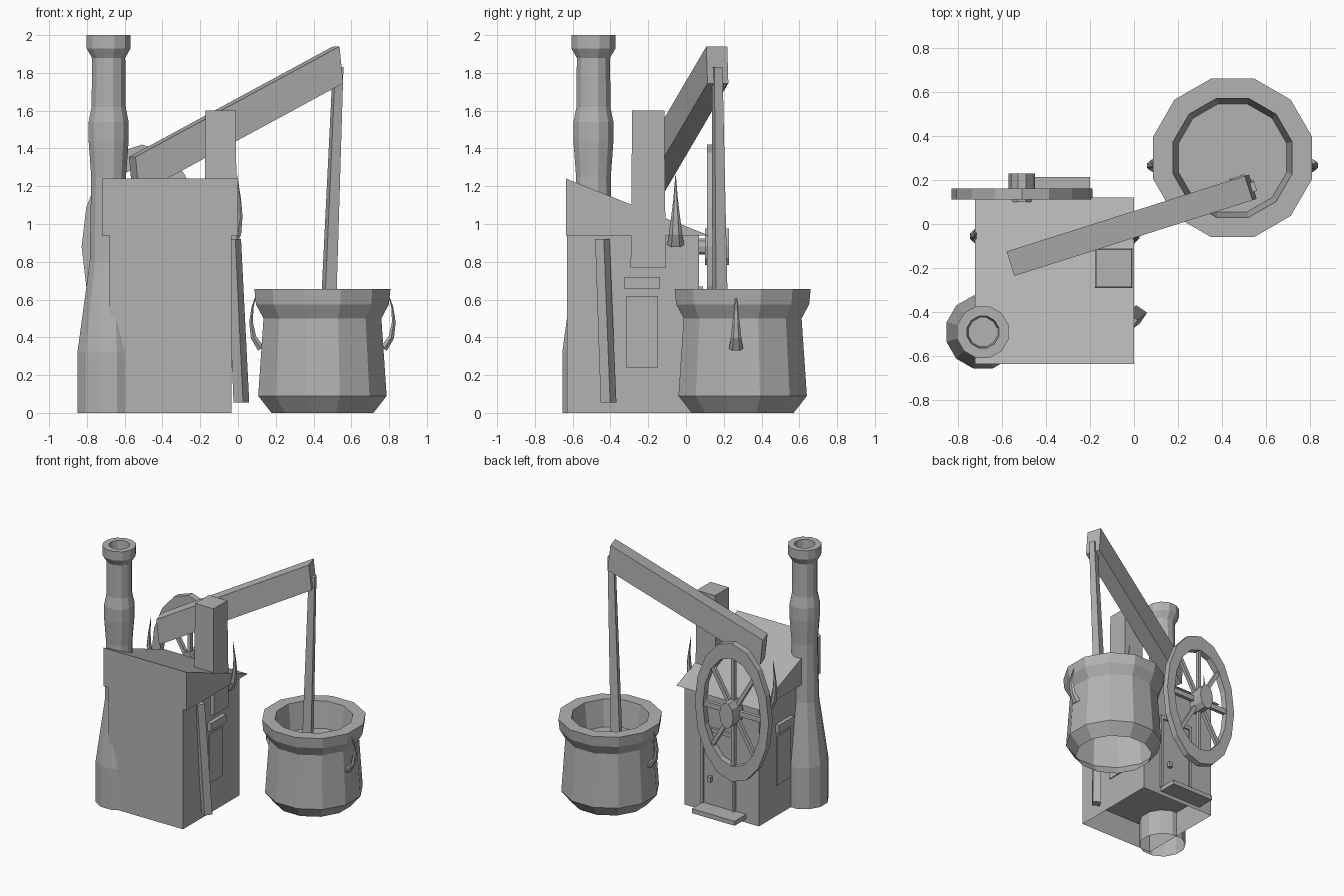
import bpy, bmesh
from math import sin, cos, pi
from mathutils import Vector, Matrix

cube = bpy.data.objects.get("Cube")
if cube:
    bpy.data.objects.remove(cube)

grey = bpy.data.materials.new("plain_grey")
grey.use_nodes = True
grey.diffuse_color = (0.45, 0.45, 0.45, 1)
grey.node_tree.nodes["Principled BSDF"].inputs["Base Color"].default_value = grey.diffuse_color


def finish(name, bm):
    bmesh.ops.recalc_face_normals(bm, faces=bm.faces[:])
    mesh = bpy.data.meshes.new(name)
    bm.to_mesh(mesh)
    bm.free()
    mesh.materials.append(grey)
    obj = bpy.data.objects.new(name, mesh)
    bpy.context.collection.objects.link(obj)
    return obj


def loft(name, rings, cap_start=True, cap_end=True, closed=False):
    """Skin a list of equal-length point rings."""
    bm = bmesh.new()
    loops = [[bm.verts.new(p) for p in ring] for ring in rings]
    pairs = list(zip(loops, loops[1:])) + ([(loops[-1], loops[0])] if closed else [])
    n = len(loops[0])
    for a, b in pairs:
        for i in range(n):
            j = (i + 1) % n
            bm.faces.new((a[i], a[j], b[j], b[i]))
    if cap_start and not closed:
        bm.faces.new(loops[0])
    if cap_end and not closed:
        bm.faces.new(loops[-1])
    return finish(name, bm)


def box(name, x, y, z, open_bottom=False):
    rings = [[(x[0], y[0], h), (x[1], y[0], h), (x[1], y[1], h), (x[0], y[1], h)] for h in z]
    return loft(name, rings, cap_start=not open_bottom)


def turned(name, centre, profile, sides=12):
    """Upright faceted shape, open underneath; profile is (radius, height)."""
    rings = []
    for r, z in profile:
        r /= cos(pi / sides)
        rings.append([(centre[0] + r * cos(2 * pi * (i + 0.5) / sides),
                       centre[1] + r * sin(2 * pi * (i + 0.5) / sides), z) for i in range(sides)])
    return loft(name, rings, cap_start=False)


def bar(name, a, b, size_a, size_b, turn):
    """Square bar between two points, twisted about the vertical."""
    rings = []
    for p, s in ((a, size_a), (b, size_b)):
        rings.append([Vector(p) + Vector((cos(turn + k * pi / 2), sin(turn + k * pi / 2), 0)) * s * 0.707
                      for k in range(4)])
    return loft(name, rings)


def horn(name, x0, y, side, path, width):
    """Curved six-sided spike; path is (outward, height)."""
    rings = []
    last = len(path) - 1
    for i, (out, z) in enumerate(path):
        p, q = path[max(i - 1, 0)], path[min(i + 1, last)]
        t = Vector((q[0] - p[0], q[1] - p[1])).normalized()
        r = width * (1 - 0.97 * i / last)
        ring = []
        for k in range(6):
            a = k * pi / 3
            d = 0.6 * r * sin(a)
            ring.append((x0 + side * (out + t.y * d), y + r * cos(a), z - t.x * d))
        rings.append(ring)
    return loft(name, rings)


# House: open plinth, walls, and a lean-to roof wedge
wx, wy = (-0.68, -0.035), (-0.63, 0.07)
box("plinth", wx, wy, (0, 0.2), open_bottom=True)
box("walls", wx, wy, (0.2, 0.94))
loft("roof", [[(x, -0.635, 0.94), (x, 0.12, 0.94), (x, -0.635, 1.24)] for x in (-0.72, 0)])

# Shutters and little awnings on both side walls
for side, wall in (("left", wx[1]), ("right", wx[0])):
    s = 1 if side == "left" else -1
    box(side + "_shutter", sorted((wall - s * 0.01, wall + s * 0.008)), (-0.315, -0.147), (0.24, 0.62))
    box(side + "_awning", sorted((wall - s * 0.01, wall + s * 0.03)), (-0.325, -0.137), (0.655, 0.72))
    edge = 0 if s > 0 else -0.72
    horn(side + "_roof_horn", edge, -0.055, s,
         [(-0.035, 0.89), (0, 0.95), (0.012, 1.04), (0.01, 1.13), (-0.005, 1.26)], 0.045)

# Back door with frame, knob and step
box("door", (-0.46, -0.21), (0.06, 0.078), (0.06, 0.64))
for x in (-0.48, -0.21):
    box("door_jamb", (x, x + 0.02), (0.06, 0.09), (0.06, 0.66))
box("door_lintel", (-0.48, -0.19), (0.06, 0.09), (0.64, 0.67))
box("door_knob", (-0.285, -0.255), (0.07, 0.105), (0.25, 0.29))
box("door_step", (-0.57, -0.2), (0.065, 0.213), (0.03, 0.065))

# Leaning pole
bar("leaning_pole", (0.018, -0.41, 0.055), (-0.022, -0.443, 0.92), 0.06, 0.055, 0.2)

# Chimney with a hollow cap
turned("chimney", (-0.685, -0.49), [
    (0.165, 0), (0.165, 0.32), (0.1, 0.8), (0.092, 1.25), (0.106, 1.44), (0.106, 1.54),
    (0.09, 1.62), (0.088, 1.88), (0.117, 1.93), (0.117, 2), (0.072, 2), (0.065, 1.88)])

# Crane: post, sloping beam and hanging rod
loft("crane_post", [[(-0.092 + a * (0.08 + e), -0.2 + b * (0.085 + e), z)
                     for a, b in ((-1, -1), (1, -1), (1, 1), (-1, 1))]
                    for z, e in ((0.77, 0.008), (1.6, 0))])
along = Vector((0.953, 0.303, 0))
across = Vector((-0.303, 0.953, 0)) * 0.058
beam = []
for top in (Vector((-0.56, -0.18, 1.355)), Vector((0.52, 0.163, 1.94))):
    low = top + along * 0.02 - Vector((0, 0, 0.195))
    beam.append([top - across, top + across, low + across, low - across])
loft("crane_beam", beam)
bar("hanging_rod", (0.475, 0.182, 0.45), (0.53, 0.165, 1.83), 0.066, 0.045, 1.1)

# Bucket with hollow top and side horns
bucket = (0.447, 0.3)
turned("bucket", bucket, [
    (0.27, 0), (0.34, 0.09), (0.312, 0.5), (0.352, 0.575), (0.36, 0.655),
    (0.27, 0.655), (0.245, 0.45)])
for side, s in (("left", 1), ("right", -1)):
    horn(side + "_bucket_horn", bucket[0], 0.265, s,
         [(0.325, 0.34), (0.365, 0.4), (0.378, 0.48), (0.37, 0.56), (0.347, 0.635)], 0.037)


# Tall oval wheel on the back wall
def oval(r, y, sides):
    return [(-0.508 + r * cos(2 * pi * i / sides), y, 0.88 + 1.69 * r * sin(2 * pi * i / sides))
            for i in range(sides)]


loft("wheel_rim", [oval(r, y, 16) for r, y in
                   ((0.32, 0.11), (0.32, 0.16), (0.25, 0.16), (0.25, 0.11))], closed=True)
loft("wheel_hub", [oval(0.06, y, 10) for y in (0.1, 0.228)])
loft("wheel_axle", [oval(0.025, y, 8) for y in (0.05, 0.11)])
stretch = Matrix.Translation((-0.508, 0.135, 0.88)) @ Matrix.Diagonal((1, 1, 1.69, 1))
for k in range(8):
    turn = stretch @ Matrix.Rotation(k * pi / 4, 4, 'Y')
    loft("wheel_spoke", [[turn @ Vector((x, a * 0.014, b * 0.012))
                          for a, b in ((-1, -1), (1, -1), (1, 1), (-1, 1))] for x in (0.04, 0.26)])
